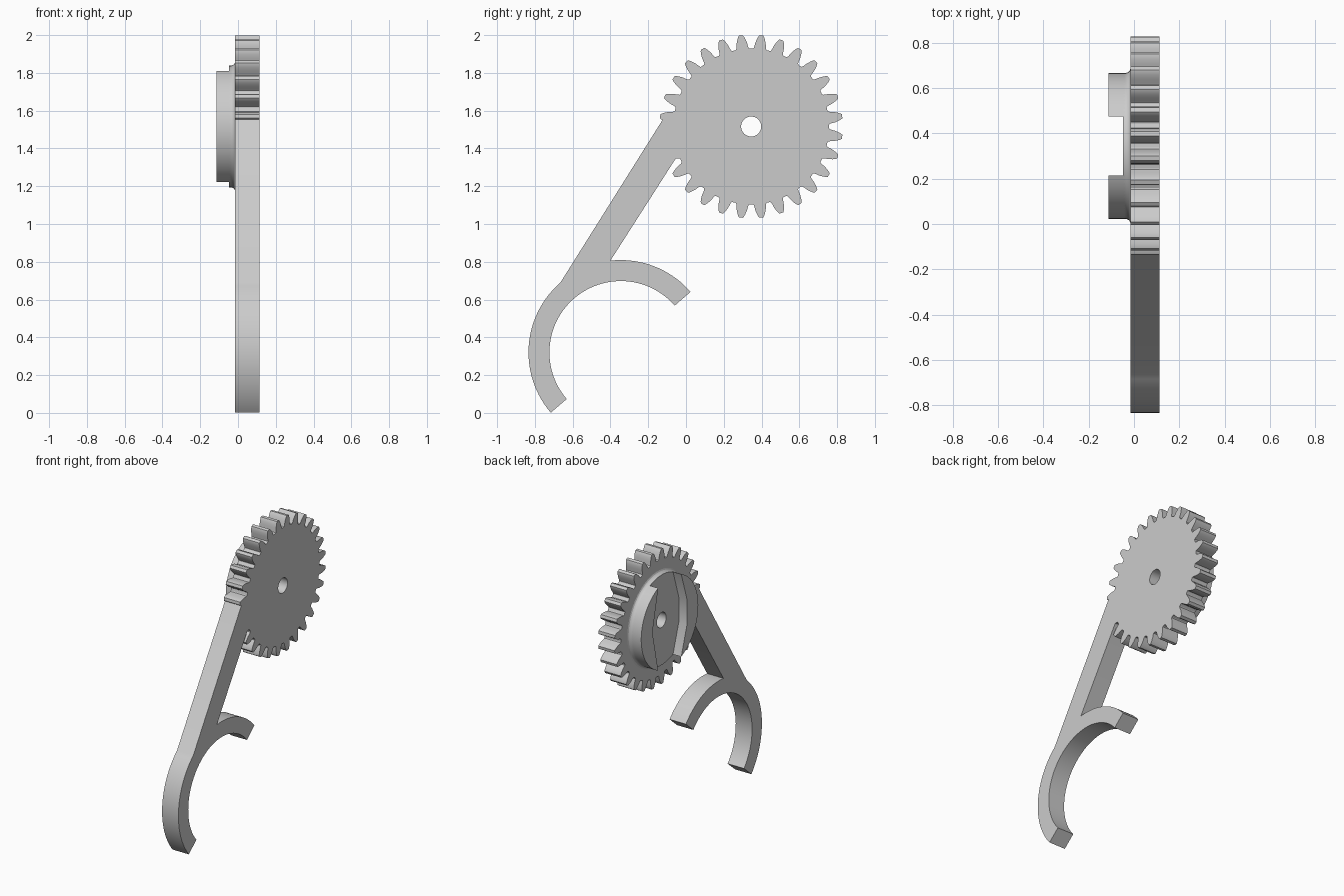
import bpy, bmesh, math
from mathutils import Matrix

if "Cube" in bpy.data.objects:
    bpy.data.objects.remove(bpy.data.objects["Cube"])

GEAR = (0.345, 1.516)      # gear centre (y, z)
FORK = (-0.345, 0.32)      # fork centre (y, z)
TEETH, BORE = 28, 0.053
X_BACK, X_FRONT = -0.016, 0.113

metal = bpy.data.materials.new("light_grey")
metal.diffuse_color = (0.6, 0.6, 0.6, 1)
metal.use_nodes = True
metal.node_tree.nodes["Principled BSDF"].inputs["Base Color"].default_value = metal.diffuse_color


def polar(c, r, deg):
    a = math.radians(deg)
    return (c[0] + r * math.cos(a), c[1] + r * math.sin(a))


def arc(c, r, a0, a1, n):
    return [polar(c, r, a0 + (a1 - a0) * i / n) for i in range(n + 1)]


def finish(ob):
    ob.data.materials.clear()
    ob.data.materials.append(metal)
    bpy.ops.object.select_all(action='DESELECT')
    ob.select_set(True)
    bpy.context.view_layer.objects.active = ob
    bpy.ops.object.shade_smooth_by_angle(angle=math.radians(25))


def plate(name, loops, x0, x1):
    """Extrude closed (y, z) outlines along x; inner loops become holes."""
    cu = bpy.data.curves.new(name, 'CURVE')
    cu.dimensions, cu.fill_mode = '2D', 'BOTH'
    cu.extrude = (x1 - x0) / 2
    for pts in loops:
        sp = cu.splines.new('POLY')
        sp.points.add(len(pts) - 1)
        for p, (u, v) in zip(sp.points, pts):
            p.co = (u, v, 0, 1)
        sp.use_cyclic_u = True
    ob = bpy.data.objects.new(name, cu)
    bpy.context.collection.objects.link(ob)
    bpy.ops.object.select_all(action='DESELECT')
    ob.select_set(True)
    bpy.context.view_layer.objects.active = ob
    bpy.ops.object.convert(target='MESH')
    ob = bpy.context.view_layer.objects.active
    ob.data.transform(Matrix(((0, 0, 1, (x0 + x1) / 2), (1, 0, 0, 0),
                              (0, 1, 0, 0), (0, 0, 0, 1))))
    bm = bmesh.new()
    bm.from_mesh(ob.data)
    bmesh.ops.remove_doubles(bm, verts=bm.verts, dist=1e-5)
    bmesh.ops.recalc_face_normals(bm, faces=bm.faces)
    bm.to_mesh(ob.data)
    bm.free()
    finish(ob)
    return ob


# Gear tooth flank: radius and half angle in degrees
FLANK = [(0.412, 5.3), (0.415, 4.6), (0.4255, 4.1), (0.445, 3.55),
         (0.465, 2.6), (0.478, 1.85), (0.485, 1.2)]


def tooth(k):
    mid = (k + 0.5) * 360 / TEETH
    return ([polar(GEAR, r, mid - a) for r, a in FLANK]
            + [polar(GEAR, r, mid + a) for r, a in reversed(FLANK)])


# Lever: gear teeth, then arm edge, fork arcs and arm edge back to the gear
outline = []
for k in range(16, 16 + 25):
    outline += tooth(k)
outline += tooth(13)[:9]
outline.append((-0.123, 1.553))
outline += arc(FORK, 0.489, 130.9, 220.7, 28)
outline += arc(FORK, 0.378, 220.7, 41, 56)
outline += arc(FORK, 0.489, 41, 96.5, 18)
outline += [(-0.062, 1.335), (-0.053, 1.346), (-0.032, 1.346)]
plate("gear_lever", [outline, arc(GEAR, BORE, 0, 352.5, 47)], X_BACK, X_FRONT)

# Round hub base with a small fillet at its foot
profile = [(BORE, X_BACK), (BORE, -0.048), (0.322, -0.048), (0.322, -0.036),
           (0.325, -0.027), (0.331, -0.020), (0.340, X_BACK)]
N = 96
bm = bmesh.new()
rings = [[bm.verts.new((x, *polar(GEAR, r, i * 360 / N))) for i in range(N)]
         for r, x in profile]
for a, b in zip(rings, rings[1:]):
    for i in range(N):
        j = (i + 1) % N
        bm.faces.new((a[i], a[j], b[j], b[i]))
bmesh.ops.recalc_face_normals(bm, faces=bm.faces)
# open shell: make the floor face away from the gear
floor = max(bm.faces, key=lambda f: f.calc_area())
if floor.normal.x > 0:
    bmesh.ops.reverse_faces(bm, faces=bm.faces)
me = bpy.data.meshes.new("hub_base")
bm.to_mesh(me)
bm.free()
hub = bpy.data.objects.new("hub_base", me)
bpy.context.collection.objects.link(hub)
finish(hub)

# Two raised hub jaws either side of the slot, hollowed toward the middle
half = math.degrees(math.acos(0.13 / 0.322))
for name, turn, inner in (("hub_jaw_rear", 0, [(0.195, 0)]),
                          ("hub_jaw_front", 180, [(0.195, 0.09), (0.195, -0.09)])):
    s = 1 if turn == 0 else -1
    pts = arc(GEAR, 0.322, turn - half, turn + half, 36)
    pts += [(GEAR[0] + s * u, GEAR[1] + s * v) for u, v in inner]
    plate(name, [pts], -0.113, -0.04)
